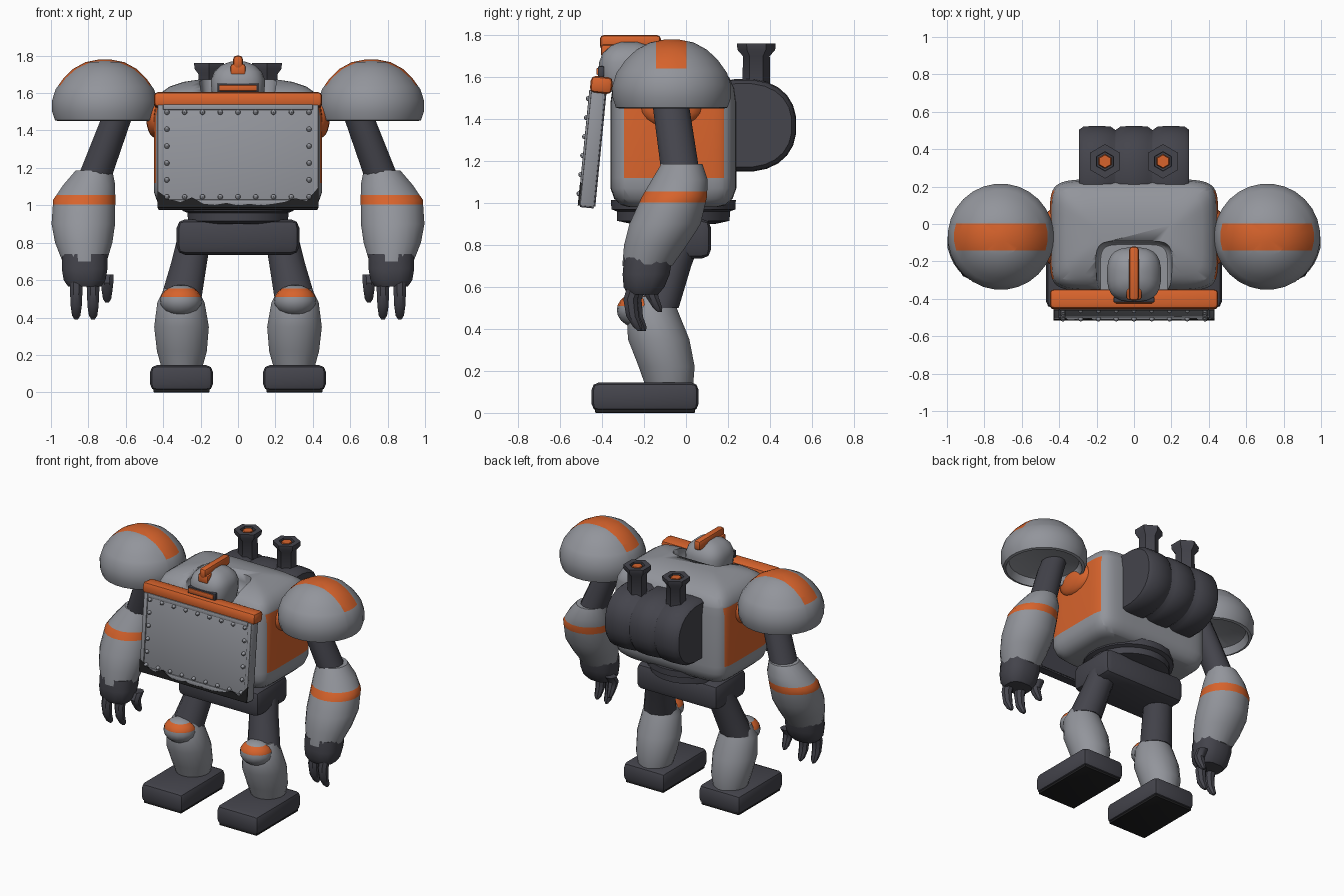
import bpy, bmesh, math
from mathutils import Matrix, Vector

if "Cube" in bpy.data.objects:
    bpy.data.objects.remove(bpy.data.objects["Cube"])


def material(name, rgb):
    m = bpy.data.materials.new(name)
    m.diffuse_color = (*rgb, 1)
    m.use_nodes = True
    m.node_tree.nodes["Principled BSDF"].inputs["Base Color"].default_value = m.diffuse_color
    return m


GREY = material("armour_grey", (0.29, 0.30, 0.33))
DARK = material("dark_metal", (0.058, 0.058, 0.072))
ORANGE = material("orange_paint", (0.68, 0.125, 0.025))
BLACK = material("black_rubber", (0.014, 0.014, 0.015))


def finish(name, bm, mat, smooth=40):
    bmesh.ops.recalc_face_normals(bm, faces=bm.faces)
    me = bpy.data.meshes.new(name)
    bm.to_mesh(me)
    bm.free()
    ob = bpy.data.objects.new(name, me)
    bpy.context.collection.objects.link(ob)
    me.materials.append(mat)
    bpy.ops.object.select_all(action='DESELECT')
    ob.select_set(True)
    bpy.context.view_layer.objects.active = ob
    bpy.ops.object.shade_smooth_by_angle(angle=math.radians(smooth))
    return ob


def loft(name, sections, mat, sides=20, power=2, axis='z'):
    """Skin superellipse rings given as (height, cx, cy, rx, ry)."""
    bm = bmesh.new()
    rings = []
    for h, cx, cy, rx, ry in sections:
        ring = []
        for i in range(sides):
            t = math.tau * (i + 0.5) / sides
            c, s = math.cos(t), math.sin(t)
            x = cx + rx * math.copysign(abs(c) ** (2 / power), c)
            y = cy + ry * math.copysign(abs(s) ** (2 / power), s)
            ring.append(bm.verts.new((x, y, h) if axis == 'z' else (h, y, x)))
        rings.append(ring)
    for a, b in zip(rings, rings[1:]):
        for i in range(sides):
            j = (i + 1) % sides
            bm.faces.new((a[i], a[j], b[j], b[i]))
    bm.faces.new(rings[0])
    bm.faces.new(rings[-1])
    return finish(name, bm, mat)


def box(name, loc, size, mat, bevel=0.0, matrix=None, segments=2):
    bm = bmesh.new()
    bmesh.ops.create_cube(bm, size=1)
    bmesh.ops.scale(bm, vec=size, verts=bm.verts)
    if bevel:
        bmesh.ops.bevel(bm, geom=bm.edges[:], offset=bevel, segments=segments,
                        profile=0.5, affect='EDGES')
    bmesh.ops.translate(bm, vec=loc, verts=bm.verts)
    if matrix:
        bm.transform(matrix)
    return finish(name, bm, mat)


def ball(name, loc, radii, mat, u=16, v=10):
    bm = bmesh.new()
    bmesh.ops.create_uvsphere(bm, u_segments=u, v_segments=v, radius=1)
    bmesh.ops.scale(bm, vec=radii, verts=bm.verts)
    bmesh.ops.translate(bm, vec=loc, verts=bm.verts)
    return finish(name, bm, mat)


def paint(ob, cuts, rule, mat):
    """Cut the surface along planes (axis, value), then colour faces by rule."""
    bm = bmesh.new()
    bm.from_mesh(ob.data)
    for ax, val in cuts:
        n = Vector([float(k == ax) for k in range(3)])
        bmesh.ops.bisect_plane(bm, geom=bm.verts[:] + bm.edges[:] + bm.faces[:],
                               plane_co=n * val, plane_no=n)
    bm.normal_update()
    ob.data.materials.append(mat)
    for f in bm.faces:
        if rule(f.calc_center_median(), f.normal):
            f.material_index = 1
    bm.to_mesh(ob.data)
    bm.free()


# Torso with a notch for the head and orange side panels
torso = loft("torso", [(z, 0, -0.06, 0.45 - d, 0.30 - d) for z, d in
             [(0.98, 0.09), (0.99, 0.05), (1.02, 0.018), (1.07, 0), (1.48, 0), (1.55, 0.01),
              (1.60, 0.035), (1.635, 0.085), (1.66, 0.16), (1.672, 0.24)]], GREY, 48, 7)
cutter = loft("neck_cutter", [(1.54, 0, -0.30, 0.18, 0.19), (1.62, 0, -0.30, 0.20, 0.205),
                              (1.80, 0, -0.30, 0.22, 0.22)], GREY, 32, 6)
mod = torso.modifiers.new("neck_notch", 'BOOLEAN')
mod.object, mod.operation, mod.solver = cutter, 'DIFFERENCE', 'EXACT'
bpy.context.view_layer.objects.active = torso
bpy.ops.object.modifier_apply(modifier=mod.name)
bpy.data.objects.remove(cutter)
paint(torso, [(1, -0.295), (1, 0.18), (2, 1.12), (2, 1.54)],
      lambda c, n: abs(n.x) > 0.5 and abs(c.x) > 0.35 and -0.295 < c.y < 0.18
      and 1.12 < c.z < 1.54, ORANGE)

# Head, visor and crest
loft("head", [(z, 0, -0.27, r, r) for z, r in
     [(1.53, 0.13), (1.60, 0.143), (1.67, 0.145), (1.715, 0.128), (1.75, 0.09),
      (1.768, 0.04)]], GREY, 24, 2.8)
box("visor_slot", (0, -0.405, 1.627), (0.22, 0.03, 0.05), DARK, 0.006)
box("visor", (0, -0.412, 1.627), (0.20, 0.03, 0.032), ORANGE, 0.005)
box("crest", (0, -0.265, 1.765), (0.052, 0.29, 0.07), ORANGE, 0.018)
box("crest_base", (0, -0.37, 1.725), (0.08, 0.07, 0.06), ORANGE, 0.012)

# Chest shield, leaning out at the bottom
tilt = Matrix.Translation((0, -0.445, 1.26)) @ Matrix.Rotation(-0.098, 4, 'X')
box("shield", (0, 0, 0), (0.86, 0.07, 0.56), GREY, 0.01, tilt)
box("shield_back", (0, 0.036, 0), (0.85, 0.008, 0.55), DARK, 0, tilt)
box("shield_bottom", (0, 0, -0.28), (0.85, 0.066, 0.008), DARK, 0, tilt)
for x in (-0.415, 0.415):
    box("shield_side_rim", (x, -0.037, 0), (0.03, 0.012, 0.55), GREY, 0.005, tilt)
for z in (-0.25, 0.262):
    box("shield_cross_rim", (0, -0.037, z), (0.80, 0.012, 0.03), GREY, 0.005, tilt)
box("shield_bar", (0, 0.012, 0.305), (0.90, 0.105, 0.08), ORANGE, 0.022, tilt)

# Worn lower edge of the shield
bm = bmesh.new()
edge = [0.09, 0.045, 0.03, 0.055, 0.02, 0.015, 0.025, 0.012, 0.02, 0.012, 0.02, 0.03, 0.05, 0.035, 0.11]
xs = [-0.43 + 0.86 * i / 14 for i in range(15)]
top = [bm.verts.new((x, -0.044, -0.278 + h)) for x, h in zip(xs, edge)]
low = [bm.verts.new((x, -0.044, -0.278)) for x in xs]
for i in range(14):
    bm.faces.new((low[i], low[i + 1], top[i + 1], top[i]))
solid = bmesh.ops.extrude_face_region(bm, geom=bm.faces[:])
bmesh.ops.translate(bm, vec=(0, 0.009, 0),
                    verts=[v for v in solid["geom"] if isinstance(v, bmesh.types.BMVert)])
bm.transform(tilt)
finish("shield_worn_edge", bm, BLACK)

# Rivets round the shield border
spots = [(-0.38 + 0.095 * i, z) for i in range(9) for z in (-0.22, 0.235)]
spots += [(x, -0.22 + 0.091 * i) for i in range(1, 5) for x in (-0.38, 0.38)]
for x, z in spots:
    ball("shield_rivet", tilt @ Vector((x, -0.038, z)), (0.014, 0.018, 0.014), GREY, 8, 6)

# Engine drum of three bulging segments, with two exhaust pipes
drum = []
for x0 in (-0.295, -0.097, 0.101):
    drum += [(x0 + dx, 1.37, 0.275, 0.222 - d, 0.252 - d) for dx, d in
             [(0.0, 0.022), (0.025, 0.004), (0.097, 0), (0.17, 0.004), (0.194, 0.022)]]
loft("engine_drum", drum, DARK, 24, 2.3, 'x')
for s in (-1, 1):
    loft("exhaust_pipe", [(z, s * 0.155, 0.335, r, r) for z, r in
         [(1.52, 0.066), (1.70, 0.064), (1.73, 0.09), (1.76, 0.092), (1.76, 0.052),
          (1.735, 0.05)]], DARK, 6)
    loft("exhaust_glow", [(1.72, s * 0.155, 0.335, 0.042, 0.042),
                          (1.757, s * 0.155, 0.335, 0.034, 0.034)], ORANGE, 6)

# Waist ring and pelvis
loft("waist_ring", [(z, 0, -0.06, r, r) for z, r in
     [(0.90, 0.20), (0.915, 0.27), (0.96, 0.272), (0.97, 0.298), (1.015, 0.30)]], DARK, 24)
box("pelvis", (0, -0.06, 0.83), (0.655, 0.36, 0.19), DARK, 0.045)

for s in (-1, 1):
    def limb(name, rows, mat, sides=20, power=2):
        return loft(name, [(z, s * x, y, rx, ry) for z, x, y, rx, ry in rows], mat, sides, power)

    # Shoulder dome with a stripe across the top
    dome = limb("shoulder_dome", [(z, 0.712, -0.068, r, r) for z, r in
                [(1.53, 0.12), (1.50, 0.23), (1.45, 0.25), (1.455, 0.268), (1.50, 0.283),
                 (1.56, 0.284), (1.62, 0.265), (1.68, 0.222), (1.73, 0.17), (1.765, 0.105),
                 (1.78, 0.03)]], GREY, 28)
    paint(dome, [(1, -0.142), (1, 0.003), (2, 1.64)],
          lambda c, n: -0.142 < c.y < 0.003 and c.z > 1.64, ORANGE)
    ball("shoulder_joint", (s * 0.44, -0.07, 1.46), (0.05, 0.15, 0.10), ORANGE)

    # Arm
    limb("upper_arm", [(1.58, 0.60, -0.085, 0.08, 0.085), (1.45, 0.655, -0.07, 0.085, 0.09),
                       (1.10, 0.785, -0.02, 0.095, 0.095)], DARK, 12)
    forearm = limb("forearm", [(1.185, 0.77, -0.02, 0.10, 0.10), (1.11, 0.795, -0.03, 0.14, 0.135),
                   (1.03, 0.822, -0.055, 0.168, 0.157), (0.90, 0.827, -0.10, 0.172, 0.172),
                   (0.80, 0.825, -0.145, 0.155, 0.152), (0.70, 0.82, -0.185, 0.12, 0.12)], GREY)
    paint(forearm, [(2, 1.003), (2, 1.055)], lambda c, n: 1.003 < c.z < 1.055, ORANGE)
    limb("palm", [(0.74, 0.82, -0.18, 0.125, 0.118), (0.66, 0.82, -0.19, 0.125, 0.115),
                  (0.60, 0.82, -0.20, 0.115, 0.10), (0.565, 0.82, -0.205, 0.09, 0.075)], DARK, 12, 2.6)
    for x, y, drop in [(0.865, -0.265, 0.0), (0.775, -0.245, 0.0), (0.70, -0.17, -0.09)]:
        limb("finger", [(0.63 , x, y + 0.03, 0.038, 0.04), (0.54 - drop / 2, x, y, 0.036, 0.036),
                        (0.46 - drop, x, y + 0.01, 0.032, 0.032),
                        (0.41 - drop, x, y + 0.035, 0.024, 0.024),
                        (0.39 - drop, x, y + 0.045, 0.010, 0.010)], DARK, 8)

    # Leg
    limb("thigh", [(0.82, 0.235, -0.03, 0.095, 0.10), (0.70, 0.26, -0.075, 0.10, 0.10),
                   (0.50, 0.305, -0.14, 0.115, 0.105)], DARK, 10)
    limb("shin", [(0.555, 0.305, -0.155, 0.09, 0.09), (0.48, 0.305, -0.16, 0.128, 0.125),
                  (0.35, 0.302, -0.13, 0.148, 0.148), (0.22, 0.30, -0.092, 0.135, 0.135),
                  (0.13, 0.30, -0.08, 0.11, 0.115)], GREY)
    knee = ball("knee_cap", (s * 0.305, -0.225, 0.49), (0.112, 0.105, 0.085), GREY)
    paint(knee, [(2, 0.51), (2, 0.556)], lambda c, n: 0.51 < c.z < 0.556, ORANGE)
    box("foot", (s * 0.302, -0.195, 0.0765), (0.335, 0.51, 0.137), DARK, 0.035)
    box("sole", (s * 0.302, -0.195, 0.012), (0.30, 0.475, 0.024), BLACK, 0.004)
